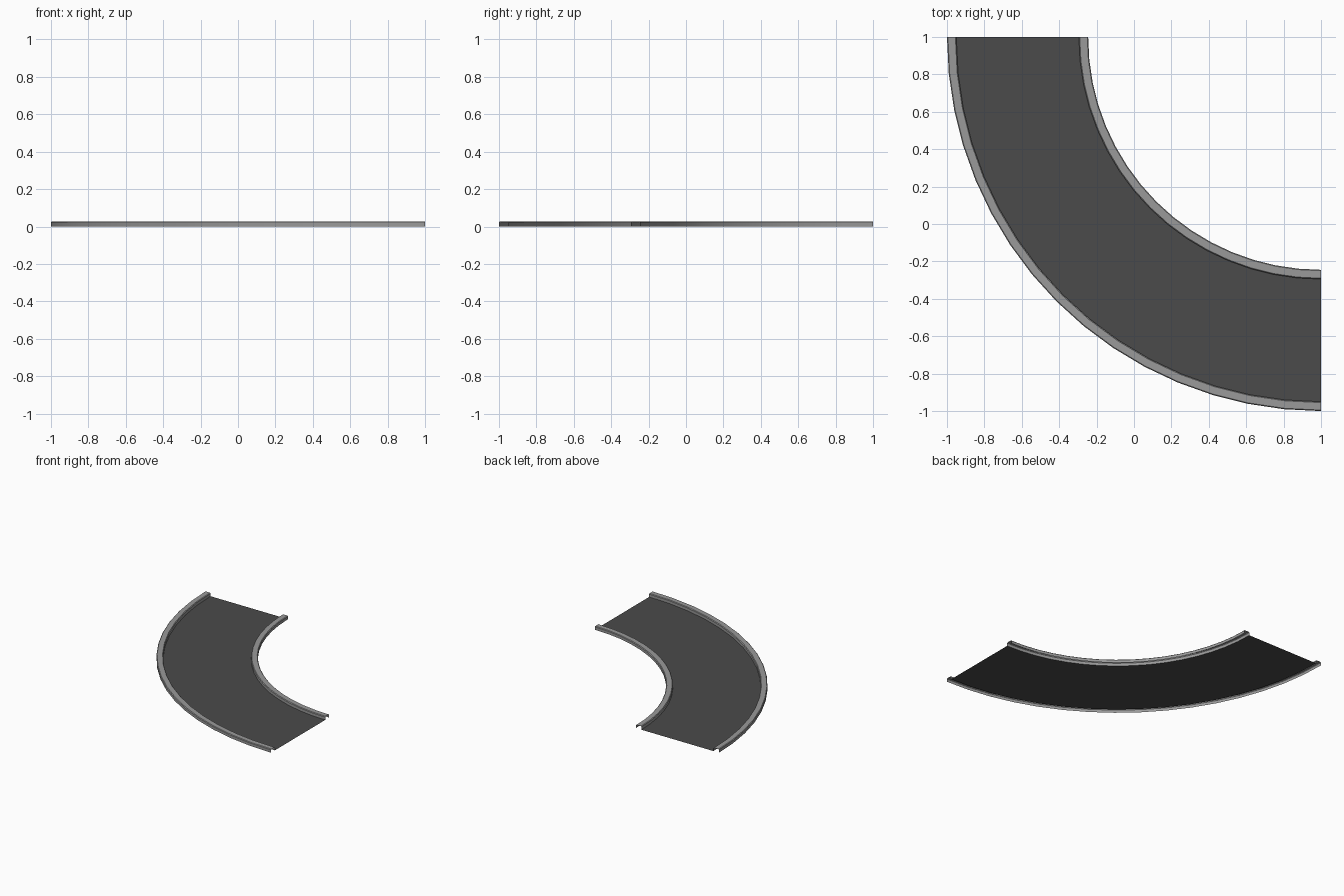
import bpy
import bmesh
from math import pi, sin, cos, radians

cube = bpy.data.objects.get("Cube")
if cube:
    bpy.data.objects.remove(cube)

SEGMENTS = 16
CENTRE = 1.0           # the bend turns about (CENTRE, CENTRE)
INNER, OUTER = 1.245, 2.0
KERB_WIDTH, KERB_HEIGHT, CHAMFER = 0.05, 0.028, 0.005


def make_material(name, value):
    mat = bpy.data.materials.new(name)
    colour = (value, value, value, 1)
    mat.diffuse_color = colour
    mat.use_nodes = True
    mat.node_tree.nodes["Principled BSDF"].inputs["Base Color"].default_value = colour
    return mat


def sweep(name, profile, mat):
    """Sweep an open (radius, height) profile through the quarter turn."""
    bm = bmesh.new()
    rows = []
    for step in range(SEGMENTS + 1):
        a = pi + pi / 2 * step / SEGMENTS
        rows.append([bm.verts.new((CENTRE + r * cos(a), CENTRE + r * sin(a), z))
                     for r, z in profile])
    for row, after in zip(rows, rows[1:]):
        for i in range(len(profile) - 1):
            bm.faces.new((row[i], row[i + 1], after[i + 1], after[i]))
    mesh = bpy.data.meshes.new(name)
    bm.to_mesh(mesh)
    bm.free()
    mesh.materials.append(mat)
    obj = bpy.data.objects.new(name, mesh)
    bpy.context.collection.objects.link(obj)
    bpy.ops.object.select_all(action="DESELECT")
    obj.select_set(True)
    bpy.context.view_layer.objects.active = obj
    bpy.ops.object.shade_smooth_by_angle(angle=radians(30))
    return obj


def kerb_profile(start):
    """Hollow channel, open below and at the ends."""
    end = start + KERB_WIDTH
    return [(start, 0), (start, KERB_HEIGHT - CHAMFER), (start + CHAMFER, KERB_HEIGHT),
            (end - CHAMFER, KERB_HEIGHT), (end, KERB_HEIGHT - CHAMFER), (end, 0)]


asphalt = make_material("dark asphalt", 0.07)
concrete = make_material("grey concrete", 0.32)

# Road surface between the kerbs
sweep("road_surface", [(INNER + KERB_WIDTH, 0), (OUTER - KERB_WIDTH, 0)], asphalt)

# Raised kerbs along both edges
sweep("inner_kerb", kerb_profile(INNER), concrete)
sweep("outer_kerb", kerb_profile(OUTER - KERB_WIDTH), concrete)
